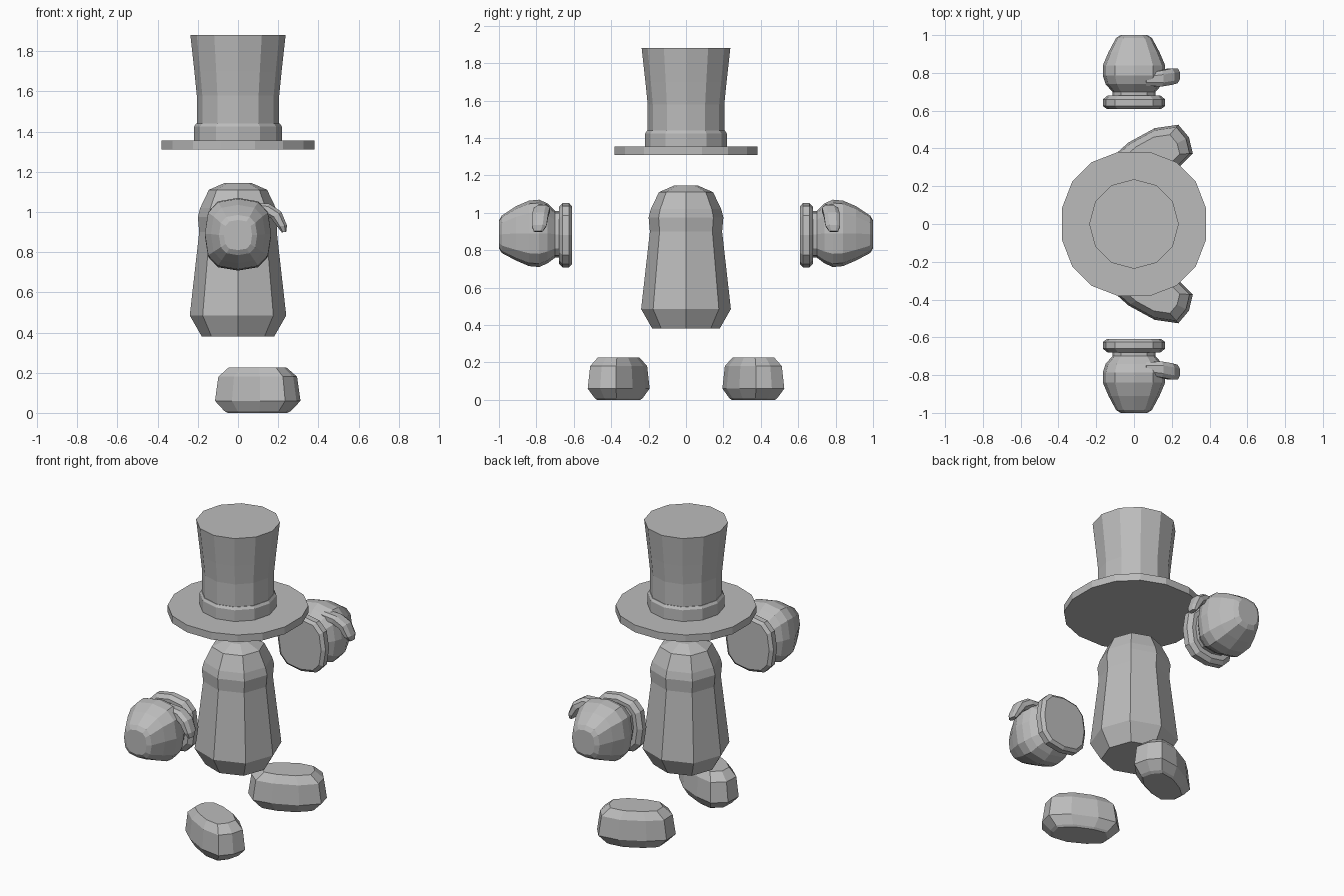
import bpy, bmesh, math
from mathutils import Vector

if "Cube" in bpy.data.objects:
    bpy.data.objects.remove(bpy.data.objects["Cube"])

grey = bpy.data.materials.new("plain_grey")
grey.diffuse_color = (0.5, 0.5, 0.5, 1)
grey.use_nodes = True
grey.node_tree.nodes["Principled BSDF"].inputs["Base Color"].default_value = grey.diffuse_color


def loft(name, rings):
    """Skin equal-length rings into a closed, flat-shaded solid."""
    bm = bmesh.new()
    loops = [[bm.verts.new(p) for p in ring] for ring in rings]
    n = len(loops[0])
    for a, b in zip(loops, loops[1:]):
        for i in range(n):
            j = (i + 1) % n
            bm.faces.new((a[i], a[j], b[j], b[i]))
    bm.faces.new(loops[0])
    bm.faces.new(loops[-1])
    bmesh.ops.recalc_face_normals(bm, faces=bm.faces[:])
    mesh = bpy.data.meshes.new(name)
    bm.to_mesh(mesh)
    bm.free()
    mesh.materials.append(grey)
    obj = bpy.data.objects.new(name, mesh)
    bpy.context.collection.objects.link(obj)
    return obj


def oval(n, rx, ry, power=1.0, offset=0.0):
    """Superellipse outline; a power under 1 makes it squarer."""
    pts = []
    for i in range(n):
        a = 2 * math.pi * (i + offset) / n
        c, s = math.cos(a), math.sin(a)
        pts.append((rx * math.copysign(abs(c) ** power, c),
                    ry * math.copysign(abs(s) ** power, s)))
    return pts


def turned(name, n, profile, power=1.0, offset=0.0):
    """Upright part from (radius, height) pairs."""
    return loft(name, [[(x, y, z) for x, y in oval(n, r, r, power, offset)]
                       for r, z in profile])


# Hat: wide brim, band and flared crown
turned("hat_brim", 16, [(0.388, 1.31), (0.388, 1.355)], 0.93, 0.5)
turned("hat_band", 12, [(0.218, 1.35), (0.218, 1.425), (0.208, 1.44)])
turned("hat_crown", 12, [(0.205, 1.43), (0.205, 1.58), (0.217, 1.70), (0.237, 1.88)])

# Body: tapered eight-sided trunk with a slight shoulder
turned("body", 8, [(0.18, 0.38), (0.24, 0.485), (0.193, 0.90), (0.2, 0.975),
                   (0.188, 1.02), (0.145, 1.11), (0.065, 1.145)], 0.9)

FOOT = [(0.22, 0), (0.2, 0.085), (0.08, 0.125), (-0.08, 0.12), (-0.19, 0.09),
        (-0.23, 0), (-0.19, -0.09), (-0.08, -0.12), (0.08, -0.125), (0.2, -0.085)]
axis = Vector((0.89, -0.45))
side = Vector((0.45, 0.89))

# Glove sections: distance out, half width, half height, centre height
GLOVE = [(0.66, 0.115, 0.125, 0.885), (0.70, 0.115, 0.125, 0.885),
         (0.74, 0.15, 0.16, 0.89), (0.785, 0.165, 0.18, 0.89),
         (0.84, 0.165, 0.175, 0.89), (0.91, 0.135, 0.145, 0.89),
         (0.985, 0.095, 0.1, 0.885), (1.0, 0.07, 0.075, 0.885)]
CUFF = [(0.61, 0.145, 0.155, 0.88), (0.625, 0.165, 0.172, 0.88),
        (0.66, 0.165, 0.172, 0.88), (0.68, 0.14, 0.15, 0.88)]
# Thumb sections: x, distance out, z, tilt, half width, half thickness
THUMB = [(0.06, 0.765, 1.02, 80, 0.035, 0.03), (0.14, 0.77, 1.015, 60, 0.045, 0.032),
         (0.19, 0.78, 0.985, 35, 0.046, 0.032), (0.22, 0.785, 0.93, 12, 0.042, 0.025),
         (0.23, 0.79, 0.9, 10, 0.025, 0.013)]


def sections(data, out):
    return [[(x, out * d, cz + z) for x, z in oval(12, w, h, 0.72)]
            for d, w, h, cz in data]


for out, label in ((-1, "front"), (1, "back")):
    # Splayed foot
    rings = []
    for scale, z in ((0.7, 0), (0.78, 0.01), (1.0, 0.06), (0.92, 0.18), (0.68, 0.225)):
        ring = []
        for u, v in FOOT:
            p = axis * u * scale + side * v * scale
            ring.append((0.095 + p.x, -out * (p.y - 0.36), z))
        rings.append(ring)
    loft(label + "_foot", rings)

    # Floating glove and cuff
    loft(label + "_glove", sections(GLOVE, out))
    loft(label + "_cuff", sections(CUFF, out))

    # Hooked thumb
    rings = []
    for x, d, z, tilt, w, t in THUMB:
        c, s = math.cos(math.radians(tilt)), math.sin(math.radians(tilt))
        rings.append([(x + c * b, out * (d + a), z + s * b)
                      for a, b in oval(8, w, t, 0.8, 0.5)])
    loft(label + "_thumb", rings)
